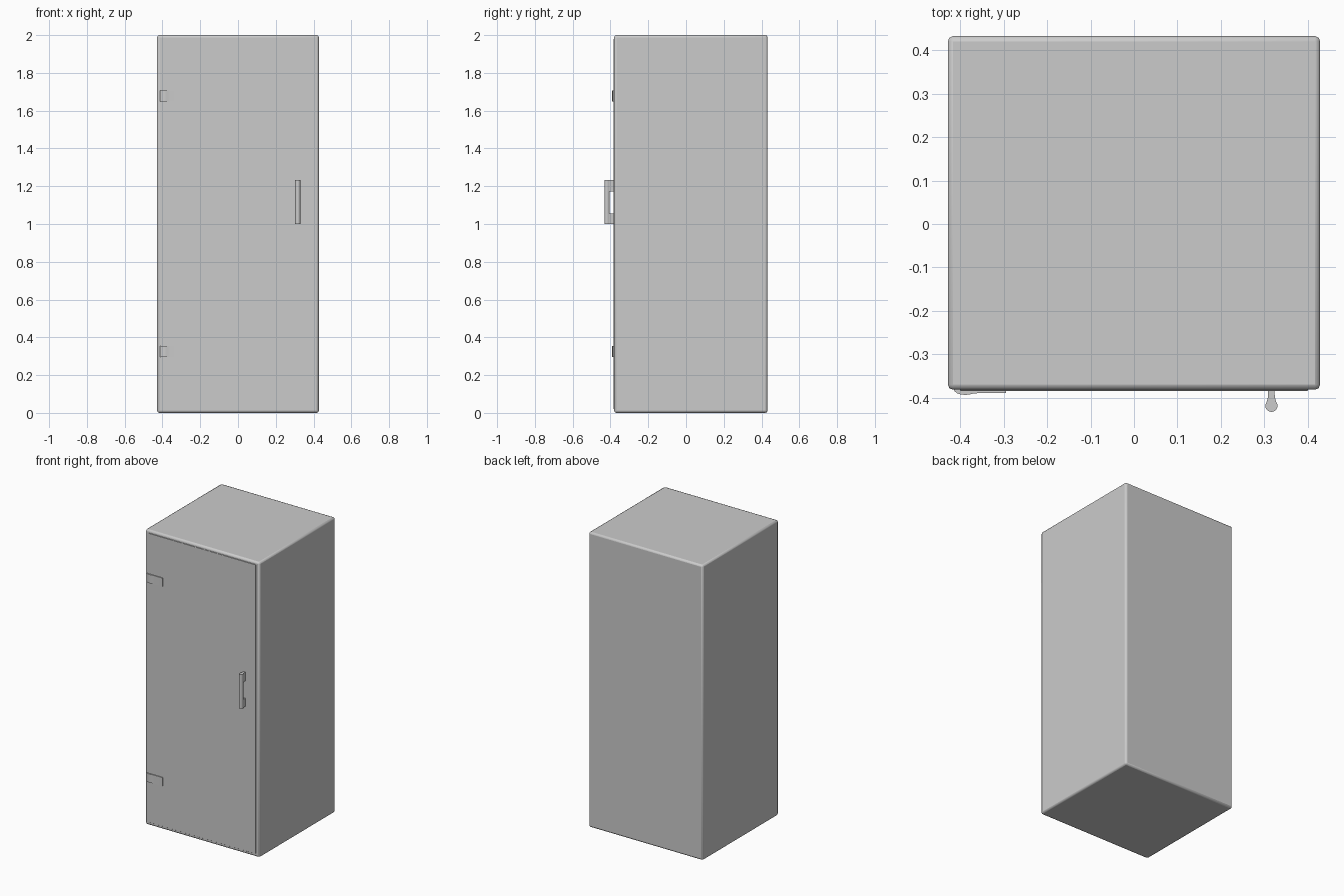
import bpy, bmesh, math

if "Cube" in bpy.data.objects:
    bpy.data.objects.remove(bpy.data.objects["Cube"])


def finish(ob, angle=35):
    bpy.ops.object.select_all(action='DESELECT')
    ob.select_set(True)
    bpy.context.view_layer.objects.active = ob
    bpy.ops.object.shade_smooth_by_angle(angle=math.radians(angle))


def box(name, lo, hi, bevel, segs):
    c = [(a + b) / 2 for a, b in zip(lo, hi)]
    bpy.ops.mesh.primitive_cube_add(size=1, location=c)
    ob = bpy.context.object
    ob.name = name
    ob.scale = [b - a for a, b in zip(lo, hi)]
    bpy.ops.object.transform_apply(location=False, rotation=False, scale=True)
    m = ob.modifiers.new("bevel", 'BEVEL')
    m.width, m.segments = bevel, segs
    finish(ob)
    return ob


def prism(name, profile, z0, z1):
    """Extrude an xy outline vertically from z0 to z1."""
    bm = bmesh.new()
    face = bm.faces.new([bm.verts.new((x, y, z0)) for x, y in profile])
    new = bmesh.ops.extrude_face_region(bm, geom=[face])["geom"]
    bmesh.ops.translate(bm, vec=(0, 0, z1 - z0),
                        verts=[v for v in new if isinstance(v, bmesh.types.BMVert)])
    bmesh.ops.recalc_face_normals(bm, faces=bm.faces)
    me = bpy.data.meshes.new(name)
    bm.to_mesh(me)
    bm.free()
    ob = bpy.data.objects.new(name, me)
    bpy.context.collection.objects.link(ob)
    finish(ob)
    return ob


# Cabinet body and the thin door skin on its front
box("cabinet_body", (-0.428, -0.381, 0), (0.428, 0.432, 2.0), 0.012, 2)
box("door_panel", (-0.40, -0.3835, 0.02), (0.40, -0.375, 1.98), 0.001, 1)

# Hinges: rounded knuckle running into a flat leaf
hinge = [(-0.294, -0.378), (-0.294, -0.389), (-0.36, -0.389), (-0.370, -0.390),
         (-0.378, -0.392), (-0.388, -0.393), (-0.398, -0.392), (-0.407, -0.389),
         (-0.413, -0.384), (-0.415, -0.378)]
for label, z in (("lower", 0.325), ("upper", 1.677)):
    prism(label + "_hinge", hinge, z - 0.029, z + 0.029)

# Handle: round grip bar held by two flared legs
hx, hy, r = 0.316, -0.418, 0.014
grip = [(hx + r * math.cos(a), hy + r * math.sin(a))
        for a in (2 * math.pi * i / 20 for i in range(20))]
prism("handle_grip", grip, 1.0, 1.233)
side = [(0.0075, -0.378), (0.0075, -0.393), (0.009, -0.403), (0.012, -0.412)]
leg = [(hx + dx, y) for dx, y in side] + [(hx - dx, y) for dx, y in reversed(side)]
for label, z0, z1 in (("lower", 1.0, 1.055), ("upper", 1.173, 1.233)):
    prism(label + "_handle_leg", leg, z0, z1)
